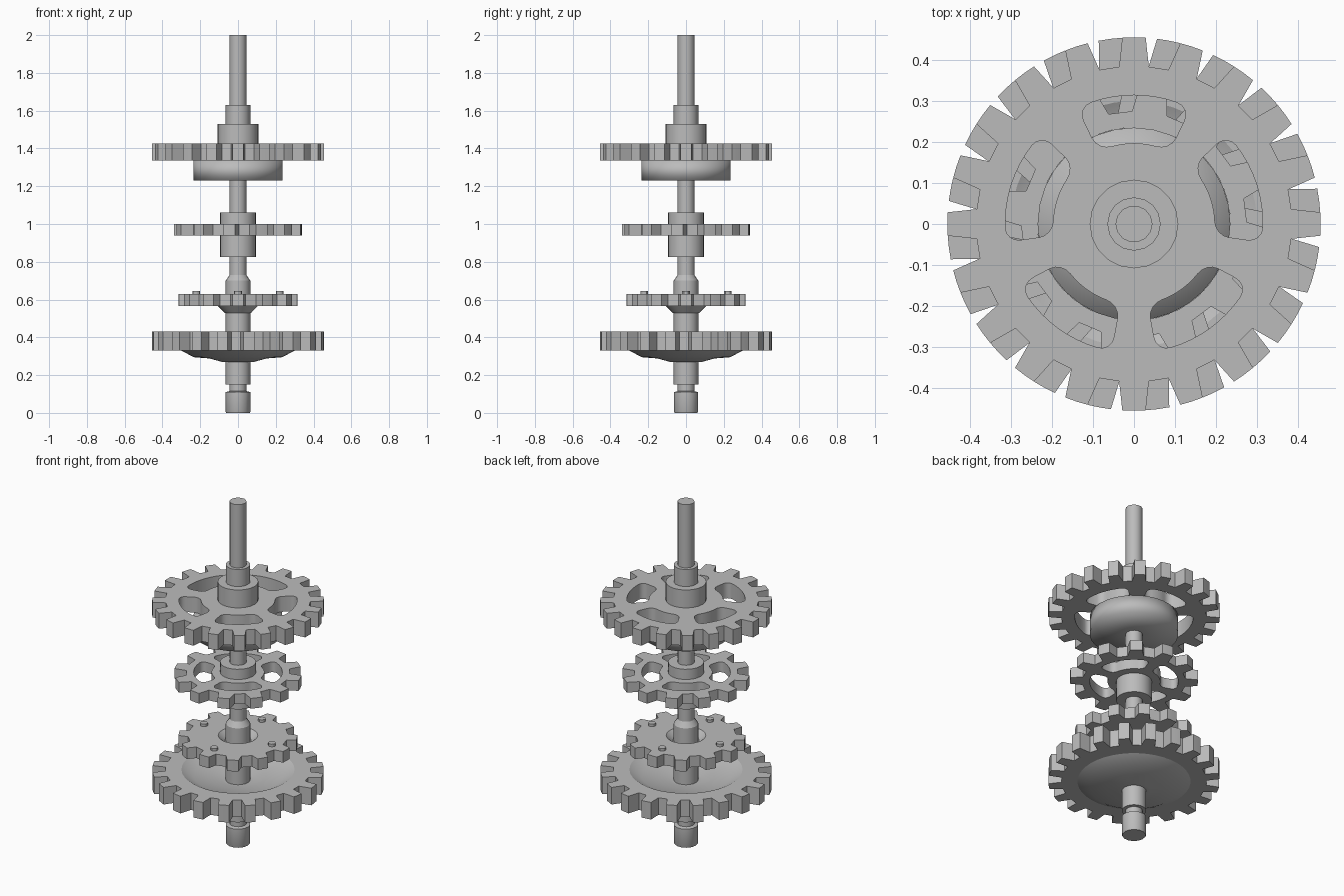
import bpy, bmesh, math

if "Cube" in bpy.data.objects:
    bpy.data.objects.remove(bpy.data.objects["Cube"])

steel = bpy.data.materials.new("steel_grey")
steel.diffuse_color = (0.5, 0.5, 0.5, 1)
steel.use_nodes = True
steel.node_tree.nodes["Principled BSDF"].inputs["Base Color"].default_value = steel.diffuse_color


def add_mesh(name, mesh, smooth=30):
    ob = bpy.data.objects.new(name, mesh)
    bpy.context.collection.objects.link(ob)
    mesh.materials.clear()
    mesh.materials.append(steel)
    bpy.ops.object.select_all(action='DESELECT')
    ob.select_set(True)
    bpy.context.view_layer.objects.active = ob
    if smooth:
        bpy.ops.object.shade_smooth_by_angle(angle=math.radians(smooth))
    return ob


def lathe(name, profile, sides=24, smooth=30):
    """Spin an (r, z) profile around the z axis."""
    bm = bmesh.new()
    verts = [bm.verts.new((r, 0, z)) for r, z in profile]
    edges = [bm.edges.new(p) for p in zip(verts, verts[1:])]
    bmesh.ops.spin(bm, geom=verts + edges, cent=(0, 0, 0), axis=(0, 0, 1),
                   angle=2 * math.pi, steps=sides)
    bmesh.ops.remove_doubles(bm, verts=bm.verts, dist=1e-4)
    bmesh.ops.recalc_face_normals(bm, faces=bm.faces)
    me = bpy.data.meshes.new(name)
    bm.to_mesh(me)
    bm.free()
    return add_mesh(name, me, smooth)


def polar(r, deg):
    return r * math.cos(math.radians(deg)), r * math.sin(math.radians(deg))


def teeth(n, root, tip, root_half, tip_half, phase):
    """Gear outline; half widths in degrees."""
    pts = []
    for i in range(n):
        a = phase + i * 360 / n
        pts += [polar(root, a - root_half), polar(tip, a - tip_half),
                polar(tip, a), polar(tip, a + tip_half), polar(root, a + root_half)]
    return pts


def slot(r0, r1, centre, half, c):
    """Curved slot outline with corners rounded by c."""
    pts = []

    def corner(r, side, inward, start):
        # quarter round at one corner of the slot
        for k in range(5):
            t = math.radians(90 * (k / 4 if start else 1 - k / 4))
            rr = r + inward * c * (1 - math.sin(t))
            da = math.degrees(c * (1 - math.cos(t)) / r)
            pts.append(polar(rr, centre + side * (half - da)))

    def arc(r, a0, a1):
        for k in range(1, 8):
            pts.append(polar(r, centre + a0 + (a1 - a0) * k / 8))

    e0, e1 = half - math.degrees(c / r0), half - math.degrees(c / r1)
    corner(r1, -1, -1, True)
    arc(r1, -e1, e1)
    corner(r1, 1, -1, False)
    corner(r0, 1, 1, True)
    arc(r0, e0, -e0)
    corner(r0, -1, 1, False)
    return pts


def plate(name, outlines, z0, z1):
    """Flat plate from an outer outline followed by hole outlines."""
    cu = bpy.data.curves.new(name, 'CURVE')
    cu.dimensions, cu.fill_mode, cu.extrude = '2D', 'BOTH', (z1 - z0) / 2
    for pts in outlines:
        sp = cu.splines.new('POLY')
        sp.points.add(len(pts) - 1)
        for p, (x, y) in zip(sp.points, pts):
            p.co = (x, y, 0, 1)
        sp.use_cyclic_u = True
    tmp = bpy.data.objects.new(name + "_curve", cu)
    bpy.context.collection.objects.link(tmp)
    bpy.context.view_layer.update()
    me = bpy.data.meshes.new_from_object(
        tmp.evaluated_get(bpy.context.evaluated_depsgraph_get()))
    bpy.data.objects.remove(tmp)
    bm = bmesh.new()
    bm.from_mesh(me)
    bmesh.ops.remove_doubles(bm, verts=bm.verts, dist=1e-5)
    bmesh.ops.translate(bm, verts=bm.verts, vec=(0, 0, (z0 + z1) / 2))
    bmesh.ops.recalc_face_normals(bm, faces=bm.faces)
    bm.to_mesh(me)
    bm.free()
    return add_mesh(name, me)


def circle(r, n=40):
    return [polar(r, i * 360 / n) for i in range(n)]


# Shaft with its end stub
lathe("shaft", [(0, 0), (0.062, 0), (0.065, 0.006), (0.065, 0.11), (0.045, 0.115),
                (0.045, 2), (0, 2)], 14)
lathe("lower_sleeve", [(0.045, 0.15), (0.065, 0.15), (0.065, 0.70),
                       (0.045, 0.73)], 20)

# Bottom gear: toothed rim with a dished web
plate("bottom_gear_rim", [teeth(20, 0.385, 0.455, 5.4, 3.6, 7.3), circle(0.30)], 0.33, 0.43)
lathe("bottom_gear_web", [(0.06, 0.27), (0.085, 0.27), (0.15, 0.288), (0.235, 0.295),
                          (0.30, 0.33), (0.30, 0.43), (0.235, 0.395), (0.15, 0.388),
                          (0.085, 0.37), (0.06, 0.37)], 40)

# Second gear: dished centre and four pins
plate("second_gear_rim", [teeth(12, 0.265, 0.315, 8.8, 5.5, 0), circle(0.105)], 0.565, 0.63)
lathe("second_gear_web", [(0.06, 0.53), (0.07, 0.53), (0.105, 0.565), (0.105, 0.63),
                          (0.07, 0.60), (0.06, 0.60)], 40)
for i in range(4):
    pin = lathe("gear_pin", [(0, 0.62), (0.02, 0.62), (0.02, 0.645), (0, 0.645)], 12)
    pin.location.x, pin.location.y = polar(0.22, i * 90)

# Third gear: four curved slots and a long hub
plate("third_gear", [teeth(12, 0.275, 0.339, 9, 5.5, 22)] +
      [slot(0.14, 0.235, 35 + i * 90, 36, 0.03) for i in range(4)], 0.94, 1.0)
lathe("third_gear_hub", [(0.04, 0.825), (0.095, 0.825), (0.095, 1.06), (0.04, 1.06)], 24)

# Top gear: five rounded windows, drum below, stepped hub above
plate("top_gear", [teeth(20, 0.385, 0.455, 5.4, 3.6, 0)] +
      [slot(0.197, 0.314, 90 + i * 72, 26, 0.035) for i in range(5)], 1.335, 1.425)
lathe("top_gear_drum", [(0.04, 1.23), (0.235, 1.23), (0.235, 1.335), (0.04, 1.335)], 32, 180)
lathe("top_gear_hub", [(0.06, 1.42), (0.108, 1.42), (0.108, 1.53), (0.06, 1.53)], 20)
lathe("top_collar", [(0.04, 1.5), (0.065, 1.5), (0.065, 1.63), (0.04, 1.63)], 16)
